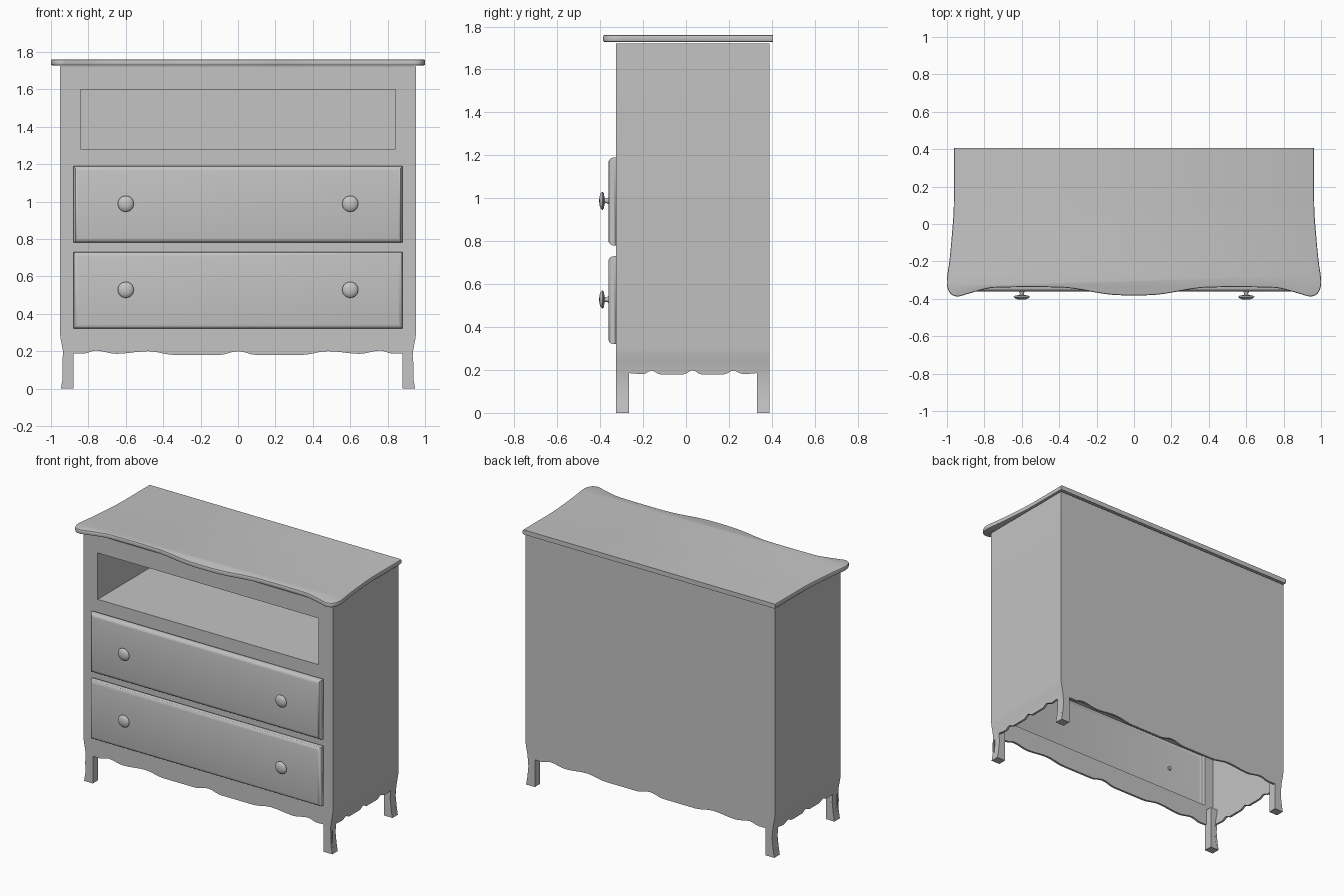
import bpy, bmesh, math
from mathutils import Vector, Matrix

cube = bpy.data.objects.get("Cube")
if cube:
    bpy.data.objects.remove(cube, do_unlink=True)

paint = bpy.data.materials.new("plain_grey")
paint.use_nodes = True
GREY = (0.55, 0.55, 0.55, 1)
paint.diffuse_color = GREY
paint.node_tree.nodes["Principled BSDF"].inputs["Base Color"].default_value = GREY

FRONT, BACK, TOP, WALL = -0.325, 0.39, 1.722, 0.015
HALF = 0.952
# Outer half width of the carcass by height, bending in above each foot
FLARE = [(0, 0.947), (0.06, 0.937), (0.13, 0.93), (0.2, 0.936),
         (0.24, 0.943), (0.27, 0.949), (0.3, HALF)]
DRAWERS = [(0.32, 0.73), (0.78, 1.19)]


def finish(name, bm, angle=30):
    bmesh.ops.recalc_face_normals(bm, faces=bm.faces[:])
    mesh = bpy.data.meshes.new(name)
    bm.to_mesh(mesh)
    bm.free()
    mesh.materials.append(paint)
    obj = bpy.data.objects.new(name, mesh)
    bpy.context.collection.objects.link(obj)
    bpy.ops.object.select_all(action='DESELECT')
    obj.select_set(True)
    bpy.context.view_layer.objects.active = obj
    bpy.ops.object.shade_smooth_by_angle(angle=math.radians(angle))
    return obj


def half_width(z):
    for (z0, x0), (z1, x1) in zip(FLARE, FLARE[1:]):
        if z <= z1:
            return x0 + (x1 - x0) * (z - z0) / (z1 - z0)
    return HALF


def wavy(points, steps=5):
    """Ease between the turning points of a scalloped edge."""
    out = []
    for (u0, z0), (u1, z1) in zip(points, points[1:]):
        for i in range(steps):
            t = i / steps
            out.append((u0 + (u1 - u0) * t, z0 + (z1 - z0) * (1 - math.cos(math.pi * t)) / 2))
    return out + [points[-1]]


def rect(u0, u1, z0, z1):
    return [(u0, z0), (u1, z0), (u1, z1), (u0, z1)]


def panel(name, loops, place, depth):
    """Fill outline loops (later ones are holes), bend and thicken."""
    bm = bmesh.new()
    for loop in loops:
        vs = [bm.verts.new((u, 0, z)) for u, z in loop]
        for a, b in zip(vs, vs[1:] + vs[:1]):
            bm.edges.new((a, b))
    bmesh.ops.triangle_fill(bm, edges=bm.edges[:], use_beauty=True)
    for z, _ in FLARE[1:]:
        bmesh.ops.bisect_plane(bm, geom=bm.verts[:] + bm.edges[:] + bm.faces[:],
                               plane_co=(0, 0, z), plane_no=(0, 0, 1))
    for v in bm.verts:
        v.co = place(v.co.x, v.co.z)
    new = bmesh.ops.extrude_face_region(bm, geom=bm.faces[:])["geom"]
    bmesh.ops.translate(bm, vec=depth, verts=[g for g in new if isinstance(g, bmesh.types.BMVert)])
    return finish(name, bm)


def box(name, lo, hi):
    bm = bmesh.new()
    lo, hi = Vector(lo), Vector(hi)
    bmesh.ops.create_cube(bm, size=1, matrix=Matrix.Translation((lo + hi) / 2)
                          @ Matrix.Diagonal((*(hi - lo), 1)))
    return finish(name, bm)


def on_y(y, inset=0):
    def place(u, z):
        if abs(u) > 0.94:
            u = math.copysign(half_width(z) - inset, u)
        return (u, y, z)
    return place


# Front and back panels with feet and scalloped aprons
half = [(0, 0.2), (0.1, 0.18), (0.34, 0.18), (0.48, 0.2), (0.65, 0.186),
        (0.76, 0.203), (0.83, 0.187), (0.88, 0.188)]
apron = wavy([(-u, z) for u, z in half[:0:-1]] + half)
outline = [(-HALF, 0), (-0.88, 0)] + apron + [(0.88, 0), (HALF, 0), (HALF, TOP), (-HALF, TOP)]
NICHE = (-0.843, 0.843, 1.28, 1.6)
holes = [rect(-0.87, 0.87, a + 0.01, b - 0.01) for a, b in DRAWERS] + [rect(*NICHE)]
panel("front_frame", [outline] + holes, on_y(FRONT), (0, WALL, 0))
panel("back_panel", [outline], on_y(BACK - WALL), (0, WALL, 0))

# Side panels
y0, y1 = FRONT + WALL, BACK - WALL
side_apron = wavy([(-0.265, 0.185), (-0.2, 0.18), (-0.16, 0.197), (-0.12, 0.18), (-0.01, 0.18),
                   (0.03, 0.199), (0.07, 0.18), (0.18, 0.18), (0.22, 0.197), (0.27, 0.18),
                   (0.33, 0.185)], 3)
side = [(y0, 0), (-0.265, 0)] + side_apron + [(0.33, 0), (y1, 0), (y1, TOP), (y0, TOP)]
for label, s in (("left", 1), ("right", -1)):
    panel(label + "_side", [side], lambda u, z: (s * half_width(z), u, z), (-s * WALL, 0, 0))
    # Solid cores of the feet
    for end, y in (("front", y0), ("back", 0.331)):
        foot = rect(*sorted((s * 0.881, s * HALF)), 0, 0.3)
        panel(f"{end}_{label}_foot", [foot], on_y(y, 0.003), (0, 0.044, 0))
    # Niche walls
    box(label + "_niche_wall", (s * 0.849 - 0.006, y0, 1.28), (s * 0.849 + 0.006, y1, 1.6))

# Niche floor and ceiling, carcass lid
box("niche_floor", (-0.855, y0, 1.268), (0.855, y1, 1.28))
box("niche_ceiling", (-0.855, y0, 1.6), (0.855, y1, 1.612))
box("carcass_lid", (-0.937, y0, 1.705), (0.937, y1, 1.72))

# Drawer fronts: hollow shells with a rounded front rim
for name, (a, b) in zip(("lower", "upper"), DRAWERS):
    bm = bmesh.new()
    bmesh.ops.create_cube(bm, size=1, matrix=Matrix.Translation((0, FRONT - 0.0185, (a + b) / 2))
                          @ Matrix.Diagonal((1.76, 0.037, b - a, 1)))
    bm.faces.ensure_lookup_table()
    bmesh.ops.delete(bm, geom=[max(bm.faces, key=lambda f: f.calc_center_median().y)], context='FACES')
    face = min(bm.faces, key=lambda f: f.calc_center_median().y)
    bmesh.ops.bevel(bm, geom=face.edges[:], offset=0.024, segments=3, profile=0.5, affect='EDGES')
    drawer = finish(name + "_drawer_front", bm)
    shell = drawer.modifiers.new("thickness", 'SOLIDIFY')
    shell.thickness = 0.008
    shell.offset = -1

    # Turned knobs
    for label, x in (("left", 0.6), ("right", -0.6)):
        bm = bmesh.new()
        profile = [(0, -0.345), (0.012, -0.345), (0.016, -0.362), (0.01, -0.37), (0.012, -0.379),
                   (0.036, -0.383), (0.043, -0.389), (0.036, -0.397), (0.02, -0.403), (0, -0.405)]
        vs = [bm.verts.new((r, y, 0)) for r, y in profile]
        edges = [bm.edges.new(p) for p in zip(vs, vs[1:])]
        bmesh.ops.spin(bm, geom=vs + edges, axis=(0, 1, 0), cent=(0, 0, 0),
                       angle=math.tau, steps=24)
        bmesh.ops.remove_doubles(bm, verts=bm.verts[:], dist=0.0001)
        bmesh.ops.translate(bm, vec=(x, 0, (a + b) / 2 + 0.003), verts=bm.verts[:])
        finish(f"{name}_{label}_knob", bm, 50)

# Serpentine top with flared front corners
edge = [(0.963, 0.405), (0.963, 0.09), (0.966, 0.03), (0.985, -0.19), (0.998, -0.27),
        (1.003, -0.325), (0.985, -0.375), (0.945, -0.391), (0.9, -0.377), (0.8, -0.348),
        (0.74, -0.338), (0.4, -0.337), (0.3, -0.348), (0.17, -0.373), (0.08, -0.382)]
chain = edge + [(-x, y) for x, y in reversed(edge)]
for _ in range(2):
    cut = [chain[0]]
    for (ax, ay), (bx, by) in zip(chain, chain[1:]):
        cut += [(ax * 0.75 + bx * 0.25, ay * 0.75 + by * 0.25),
                (ax * 0.25 + bx * 0.75, ay * 0.25 + by * 0.75)]
    chain = cut + [chain[-1]]
bm = bmesh.new()
face = bm.faces.new([bm.verts.new((x, y, 1.728)) for x, y in chain])
new = bmesh.ops.extrude_face_region(bm, geom=[face])["geom"]
bmesh.ops.translate(bm, vec=(0, 0, 0.032), verts=[g for g in new if isinstance(g, bmesh.types.BMVert)])
rim = [e for e in bm.edges if abs(e.verts[0].co.z - e.verts[1].co.z) < 0.001
       and min(v.co.y for v in e.verts) < 0.4]
bmesh.ops.bevel(bm, geom=rim, offset=0.008, segments=2, profile=0.5, affect='EDGES')
finish("top_board", bm)
